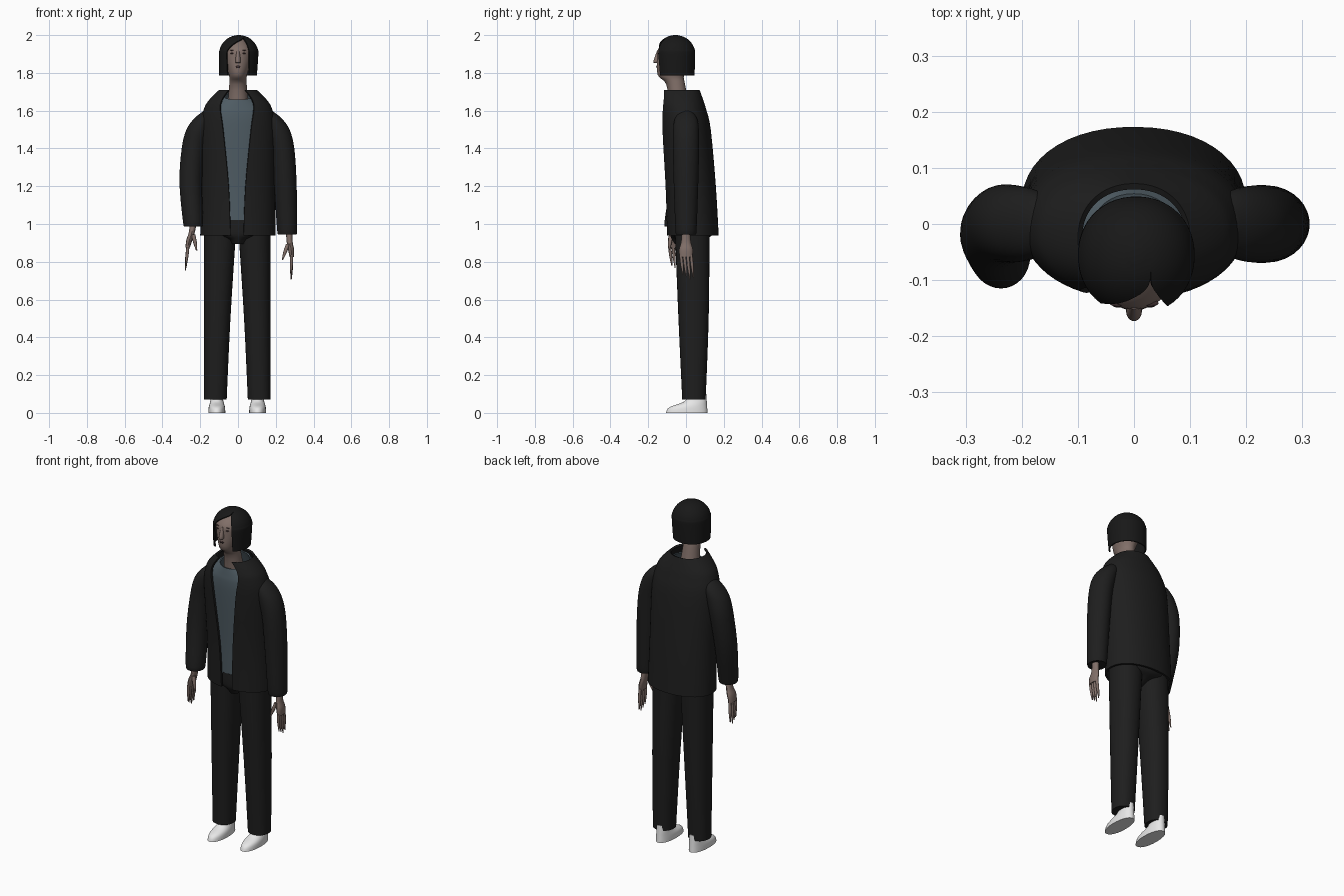
import bpy, bmesh, math

cube = bpy.data.objects.get("Cube")
if cube:
    bpy.data.objects.remove(cube)


def material(name, *rgb):
    mat = bpy.data.materials.new(name)
    mat.use_nodes = True
    mat.diffuse_color = (*rgb, 1)
    shader = next(n for n in mat.node_tree.nodes if n.type == 'BSDF_PRINCIPLED')
    shader.inputs["Base Color"].default_value = (*rgb, 1)
    shader.inputs["Roughness"].default_value = .8
    return mat


BLACK = material("black cloth", .013, .013, .013)
HAIR = material("black hair", .009, .009, .009)
GREY = material("blue grey shirt", .08, .11, .13)
SKIN = material("skin", .22, .16, .14)
DARK = material("dark lip and eye", .05, .03, .03)
WHITE = material("white shoe", .8, .8, .8)


def smooth_rows(rows, steps=4):
    """Catmull-Rom interpolation between section rows."""
    result = []
    for i, (start, end) in enumerate(zip(rows, rows[1:])):
        before, after = rows[max(i - 1, 0)], rows[min(i + 2, len(rows) - 1)]
        for k in range(steps):
            t = k / steps
            result.append([
                b + t / 2 * (c - a + t * (2 * a - 5 * b + 4 * c - d + t * (3 * (b - c) + d - a)))
                for a, b, c, d in zip(before, start, end, after)])
    return result + [rows[-1]]


def section(bm, row, sides, power, split):
    """One ring: z, centre x and y, radii, then a tilt, or two opening edges if split."""
    z, cx, cy, rx, ry, *extra = row
    start, span, tilt = 0, math.tau, 0
    if split:
        edges = [max(-.98, min(.98, (x - cx) / rx)) for x in extra]
        left, right = [math.asin(math.copysign(abs(e) ** (1 / power), e)) for e in edges]
        start, span = right, math.tau - right + left
    elif extra:
        tilt = extra[0]
    ring = []
    for j in range(sides + split):
        angle = start + span * j / sides
        s, c = math.sin(angle), math.cos(angle)
        x = cx + rx * math.copysign(abs(s) ** power, s)
        y = cy - ry * math.copysign(abs(c) ** power, c)
        ring.append(bm.verts.new((x, y, z - tilt * c)))
    return ring


def loft(bm, rows, sides, power, split, bottom, top):
    """Skin the sections from the bottom up."""
    rings = [section(bm, row, sides, power, split) for row in smooth_rows(rows)]
    for low, high in zip(rings, rings[1:]):
        for j in range(sides):
            k = (j + 1) % len(low)
            bm.faces.new((low[j], low[k], high[k], high[j]))
    if bottom:
        bm.faces.new(rings[0][::-1])
    if top:
        bm.faces.new(rings[-1])


def part(name, mat, *shapes, thickness=0, sides=32, power=1.0, split=False, bottom=True, top=True):
    bm = bmesh.new()
    for rows in shapes:
        loft(bm, rows, sides, power, split, bottom, top)
    bmesh.ops.remove_doubles(bm, verts=bm.verts, dist=.00001)
    mesh = bpy.data.meshes.new(name)
    bm.to_mesh(mesh)
    bm.free()
    mesh.materials.append(mat)
    obj = bpy.data.objects.new(name, mesh)
    bpy.context.collection.objects.link(obj)
    bpy.ops.object.select_all(action='DESELECT')
    obj.select_set(True)
    bpy.context.view_layer.objects.active = obj
    if thickness:
        shell = obj.modifiers.new("thickness", 'SOLIDIFY')
        shell.thickness, shell.offset = thickness, -1
        bpy.ops.object.modifier_apply(modifier=shell.name)
    bpy.ops.object.shade_smooth_by_angle(angle=math.radians(45))


# Torso sections: height, centre y, radii and half the width of the front gap
torso = [(.94, .036, .2, .137, .04), (1.2, .024, .197, .134, .05),
         (1.5, 0, .2, .131, .08), (1.61, -.014, .18, .12, .095),
         (1.66, -.02, .15, .11, .085), (1.71, -.026, .1, .098, .05)]

# Open jacket, and a shirt just inside it with a lower front neckline
part("jacket", BLACK,
     [(z, 0, y, rx, ry, -gap, gap - .01) for z, y, rx, ry, gap in torso],
     thickness=.011, sides=48, power=.93, split=True, bottom=False, top=False)
part("shirt", GREY,
     [(min(max(z, 1), z - .1 * max(0, z - 1.4)), 0, y, rx - .02, ry - .018, .1 * max(0, z - 1.5))
      if z > 1 else (1, 0, y, rx - .02, ry - .018, 0) for z, y, rx, ry, gap in torso],
     thickness=.007, sides=48, power=.93, top=False)


# Sleeves share a shoulder and differ at the cuff
def sleeve(name, side, cuff_x, cuff_y, cuff_z):
    part(name, BLACK, [(z, side * x, y, rx, ry) for z, x, y, rx, ry in (
        (cuff_z, cuff_x, cuff_y, .046, .05),
        (cuff_z + .02, cuff_x, cuff_y, .053, .056),
        (1.22, .25, cuff_y / 3, .06, .065),
        (1.4, .236, 0, .062, .069),
        (1.5, .21, 0, .063, .068),
        (1.56, .18, 0, .05, .058),
        (1.6, .155, 0, .025, .03))])


sleeve("left_sleeve", 1, .26, 0, .95)
sleeve("right_sleeve", -1, .238, -.058, .99)


# Hands: palm, four fingers and a thumb, hanging from the wrist
def hand(name, side, x, y, z, lean):
    def at(drop, out, back, rx, ry):
        return z - drop, side * (x + out + lean * drop), y + back, rx, ry

    def finger(base, tip, radius):
        middle = [(a + b) / 2 for a, b in zip(base, tip)]
        return [at(*tip, radius / 3, radius / 3), at(*middle, radius, radius),
                at(*base, radius, radius)]

    palm = [at(.12, .008, 0, .012, .034), at(.08, .006, 0, .016, .036),
            at(.04, 0, 0, .016, .026), at(-.03, 0, 0, .018, .02)]
    thumb = finger((.05, -.01, -.02), (.135, -.042, -.03), .01)
    fingers = []
    for i in range(4):
        back = .018 * (i - 1.5)
        length = .24 - .012 * abs(i - 2)
        fingers.append(finger((.11, .008, back), (length, 0, back + .012), .008))
    part(name, SKIN, palm, thumb, *fingers, sides=12)


hand("left_hand", 1, .272, 0, .945, .04)
hand("right_hand", -1, .238, -.06, .995, .17)

# Trousers keep a straight outer seam; shoes slope from toe to heel
part("trouser_seat", BLACK, [
    (.895, 0, 0, .035, .06), (.92, 0, .015, .06, .09),
    (.95, 0, .03, .15, .115), (1.02, 0, .03, .17, .115)])
for name, side in (("left", 1), ("right", -1)):
    outer = .172 if side > 0 else .18
    part(name + "_trouser_leg", BLACK,
         [(z, side * (outer - rx), y, rx, ry) for z, y, rx, ry in (
             (.07, .042, .06, .062), (.5, .04, .07, .08), (.97, .033, .085, .092))],
         power=.9)
    part(name + "_shoe", WHITE,
         [(z, side * (outer - .068), y, rx, ry) for z, y, rx, ry in (
             (0, .004, .045, .11), (.03, .012, .043, .1),
             (.06, .05, .035, .06), (.1, .06, .028, .048))],
         power=.92)

# Head with neck, and a wedge nose
part("head", SKIN,
     [(1.62, 0, -.035, .056, .052), (1.74, 0, -.055, .046, .05),
      (1.79, 0, -.08, .048, .07), (1.88, 0, -.063, .077, .09),
      (1.93, 0, -.06, .075, .085), (1.98, 0, -.06, .03, .03)],
     [(1.852, 0, -.15, .006, .01), (1.86, 0, -.155, .014, .018),
      (1.92, 0, -.145, .007, .007)])


# Flat eyes, brows and mouth
def patch(x, y, z, width, height):
    return [(z + k * height, x, y, width * (1 - abs(k) / 2), .006 - abs(k) * .003)
            for k in (-1, 0, 1)]


marks = [patch(0, -.152, 1.832, .014, .006)]
for side in (-1, 1):
    marks.append(patch(side * .029, -.143, 1.903, .011, .004))
    marks.append(patch(side * .029, -.141, 1.919, .015, .002))
part("eyes_and_mouth", DARK, *marks, sides=12)

# Chin-length hair: a straight skirt under a dome, parted off centre
hair = [(1.785, 0, -.055, .1, .1, -.056, .06)]
for i in range(7):
    up, across = math.sin(i * math.pi / 13), math.cos(i * math.pi / 13)
    closing = min(1, up / .85) ** 2
    hair.append((1.9 + .1 * up, .004, -.056, .104 * across, .105 * across,
                 .09 * closing - .06, .06 - .03 * closing))
part("hair", HAIR, hair, thickness=.007, sides=40, power=.95, split=True, bottom=False)
